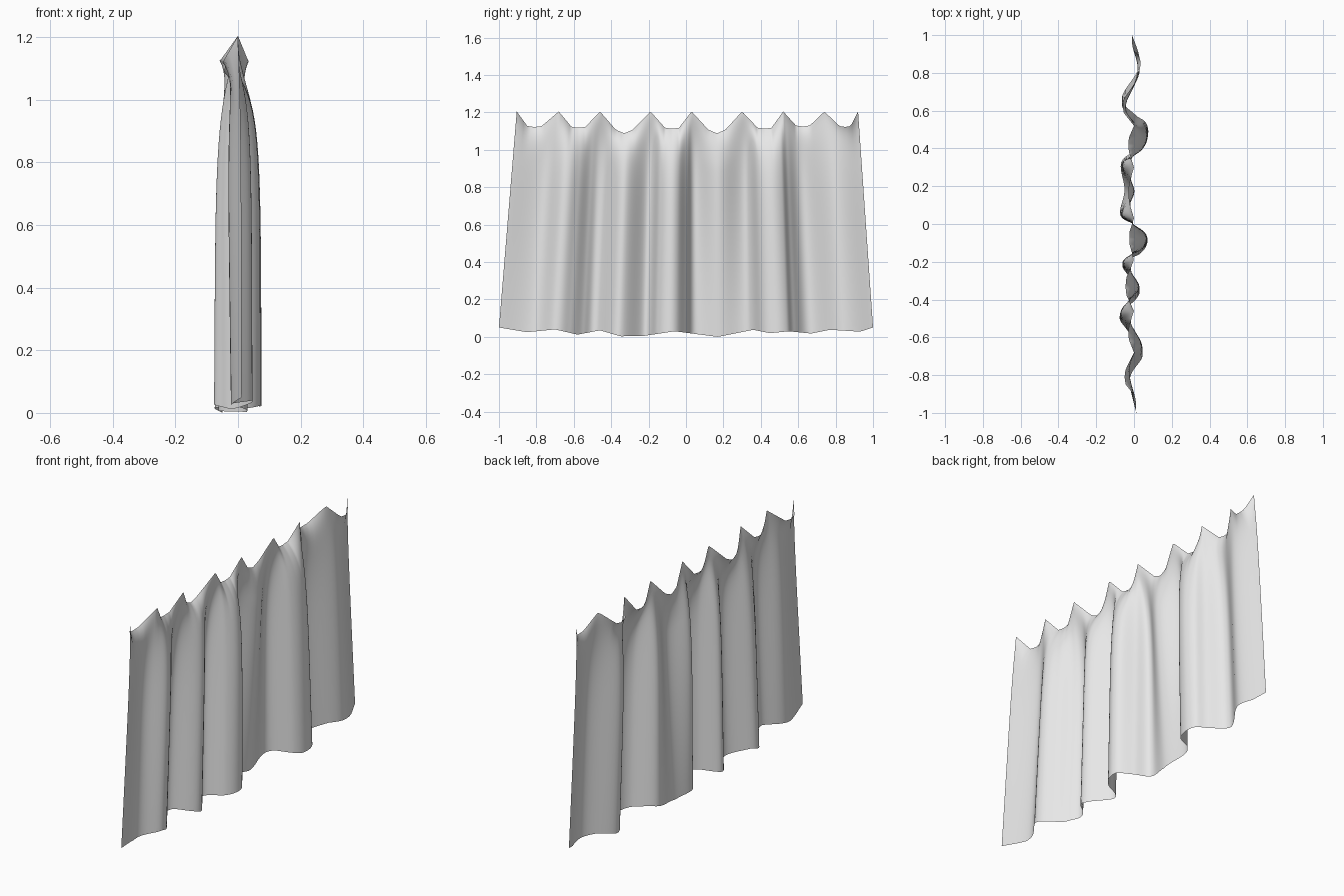
import bpy
import bmesh
from mathutils import Vector

if "Cube" in bpy.data.objects:
    bpy.data.objects.remove(bpy.data.objects["Cube"])

HEIGHT = 1.205
ROWS = 30
STEPS = 10

# Plan of the hanging folds, as (y, x near the top, x at the hem)
folds = [(-1, .01, .012), (-.82, -.035, -.022), (-.7, .042, .045), (-.62, .01, .015),
         (-.55, -.05, -.045), (-.48, -.066, -.073), (-.36, .03, .03),
         (-.22, -.062, -.062), (-.155, .03, .035), (-.1, .068, .07),
         (-.05, .055, .06), (-.002, -.012, -.002), (.05, -.066, -.073),
         (.18, .004, -.05), (.33, -.062, -.066), (.41, .042, .045),
         (.48, .072, .075), (.54, .05, .06), (.58, -.005, .005),
         (.67, -.066, -.064), (.84, .03, .03), (1, -.01, -.01)]

# Pinned points of the top edge, and the sag (y, x, z) between each pair
pins = [-.905, -.68, -.46, -.19, .03, .3, .52, .74, .92]
sags = [(-.81, -.05, 1.122), (-.575, -.03, 1.118), (-.33, -.045, 1.088),
        (-.075, -.025, 1.113), (.165, -.03, 1.088), (.42, -.03, 1.113),
        (.625, -.06, 1.125), (.85, .035, 1.122)]

# Hem height, as (y, z)
hem = [(-1, .05), (-.85, .025), (-.7, .04), (-.58, .012), (-.46, .035),
       (-.35, .003), (-.22, .006), (-.06, .03), (.17, 0), (.36, .038),
       (.45, .02), (.55, .03), (.67, .018), (.77, .038), (.93, .028), (1, .05)]


def sample(table, y):
    """Straight-line lookup of a table whose first column is y."""
    for a, b in zip(table, table[1:]):
        if y <= b[0]:
            t = max(0, (y - a[0]) / (b[0] - a[0]))
            return [p + (q - p) * t for p, q in zip(a[1:], b[1:])]
    return list(table[-1][1:])


def smooth_path(points, steps):
    """Smooth curve through all points."""
    pts = [Vector(p) for p in points]
    ext = [pts[0]] + pts + [pts[-1]]
    out = []
    for a, b, c, d in zip(ext, ext[1:], ext[2:], ext[3:]):
        for i in range(steps):
            t = i / steps
            out.append(b + (c - a) * t / 2 + (a * 2 - b * 5 + c * 4 - d) * t * t / 2
                       + (b * 3 - a - c * 3 + d) * t ** 3 / 2)
    return out + [pts[-1]]


# Top edge: sharp peaks at the pins, shallow flat sags between
top_edge = [(pins[0], 0, HEIGHT)]
for pin, nxt, (y, x, z) in zip(pins, pins[1:], sags):
    w = (nxt - pin) * .17
    shoulder = max(z + .005, 1.108)
    top_edge += [(y - w, x * .9, shoulder), (y, x, z), (y + w, x * .9, shoulder),
                 (nxt, 0, HEIGHT)]

# Curtain cloth: one sheet swept from hem to top edge
bm = bmesh.new()
columns = []
for y, x_high, x_low in smooth_path(folds, STEPS):
    y_top = .0075 + .9125 * y
    x_top, z_top = sample(top_edge, y_top)
    z_hem = sample(hem, y)[0]
    column = []
    for r in range(ROWS + 1):
        v = 1 - (1 - r / ROWS) ** 1.5
        z = z_hem + (z_top - z_hem) * v
        fullness = 1 - (z / HEIGHT) ** 6
        pull = v ** 18
        body = x_low + (x_high - x_low) * min(1, v * 1.2)
        px = body * fullness * (1 - pull) + x_top * pull
        column.append(bm.verts.new((px, y + (y_top - y) * v, z)))
    columns.append(column)
for left, right in zip(columns, columns[1:]):
    for r in range(ROWS):
        bm.faces.new((left[r], right[r], right[r + 1], left[r + 1]))

mesh = bpy.data.meshes.new("curtain_cloth")
bm.to_mesh(mesh)
bm.free()
mesh.shade_smooth()
curtain = bpy.data.objects.new("curtain_cloth", mesh)
bpy.context.collection.objects.link(curtain)

# Pale cloth colour
cloth = bpy.data.materials.new("pale_grey_cloth")
cloth.use_nodes = True
colour = (.8, .8, .8, 1)
cloth.diffuse_color = colour
cloth.node_tree.nodes["Principled BSDF"].inputs["Base Color"].default_value = colour
mesh.materials.append(cloth)
